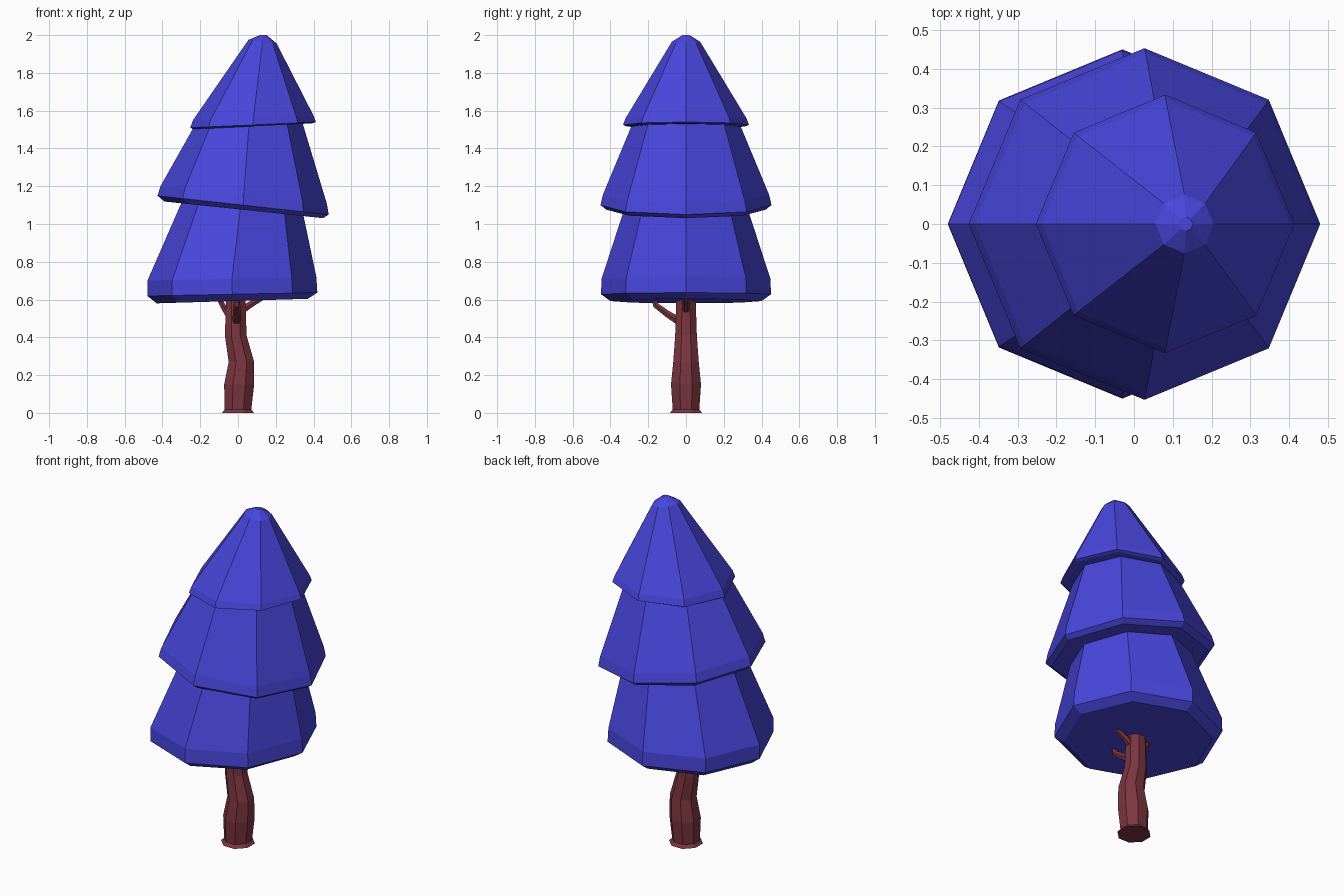
import bpy, bmesh
from math import cos, sin, tau
from mathutils import Vector

if "Cube" in bpy.data.objects:
    bpy.data.objects.remove(bpy.data.objects["Cube"])


def material(name, rgb):
    m = bpy.data.materials.new(name)
    m.use_nodes = True
    m.diffuse_color = (*rgb, 1)
    m.node_tree.nodes["Principled BSDF"].inputs["Base Color"].default_value = (*rgb, 1)
    return m


def loft(name, rings, mat):
    """Skin a closed, flat-shaded solid through rings of points."""
    bm = bmesh.new()
    loops = [[bm.verts.new(p) for p in ring] for ring in rings]
    n = len(loops[0])
    for low, high in zip(loops, loops[1:]):
        for i in range(n):
            j = (i + 1) % n
            bm.faces.new((low[i], low[j], high[j], high[i]))
    bm.faces.new(loops[0][::-1])
    bm.faces.new(loops[-1])
    bmesh.ops.recalc_face_normals(bm, faces=bm.faces)
    mesh = bpy.data.meshes.new(name)
    bm.to_mesh(mesh)
    bm.free()
    mesh.materials.append(mat)
    obj = bpy.data.objects.new(name, mesh)
    bpy.context.collection.objects.link(obj)
    return obj


def level_ring(x, z, r, tilt=0, turn=0, sides=8):
    """Ring around the vertical axis, sloping by tilt along x."""
    angles = [tau * (i + turn) / sides for i in range(sides)]
    return [Vector((x + r * cos(a), r * sin(a), z + tilt * r * cos(a))) for a in angles]


def tube(name, path, radii, mat, sides=6):
    """Tapered twig following a short path."""
    pts = [Vector(p) for p in path]
    rings = []
    for i, (p, r) in enumerate(zip(pts, radii)):
        along = (pts[min(i + 1, len(pts) - 1)] - pts[max(i - 1, 0)]).normalized()
        side = along.cross(Vector((0, 0, 1))).normalized()
        up = side.cross(along)
        rings.append([p + r * (cos(tau * k / sides) * side + sin(tau * k / sides) * up)
                      for k in range(sides)])
    return loft(name, rings, mat)


blue = material("foliage blue", (0.066, 0.061, 0.72))
bark = material("bark red brown", (0.2, 0.036, 0.051))

# Foliage tiers: x centre, height, radius, tilt
tiers = {
    "lower_foliage": [(-.03, .592, .40, .03), (-.03, .628, .45, .02), (-.032, .71, .447, .02),
                      (.015, 1.10, .32, 0), (.028, 1.2, .29, 0)],
    "middle_foliage": [(.03, 1.075, .42, -.105), (.027, 1.10, .453, -.11), (.03, 1.155, .44, -.105),
                       (.058, 1.52, .288, 0), (.064, 1.6, .255, 0)],
    "top_foliage": [(.078, 1.517, .315, .05), (.08, 1.525, .333, .045), (.082, 1.56, .32, .03),
                    (.13, 1.965, .075, -.13), (.134, 2.0, .018, 0)],
}
for name, profile in tiers.items():
    loft(name, [level_ring(*row) for row in profile], blue)

# Crooked trunk with a small flare at the ground
trunk = [(0, 0, .092), (0, .018, .076), (.006, .15, .086), (.018, .27, .073),
         (-.012, .41, .062), (-.012, .65, .054)]
loft("trunk", [level_ring(*row, turn=.5) for row in trunk], bark)

# Short twigs below the foliage
tube("front_branch", [(-.008, -.02, .475), (-.006, -.1, .525), (-.006, -.16, .57), (-.006, -.175, .63)],
     (.026, .02, .018, .014), bark)
tube("left_branch", [(0, 0, .53), (.06, 0, .57), (.13, 0, .61)], (.024, .02, .014), bark)
tube("right_branch", [(-.03, 0, .49), (-.07, 0, .55), (-.11, 0, .62)], (.022, .018, .013), bark)
